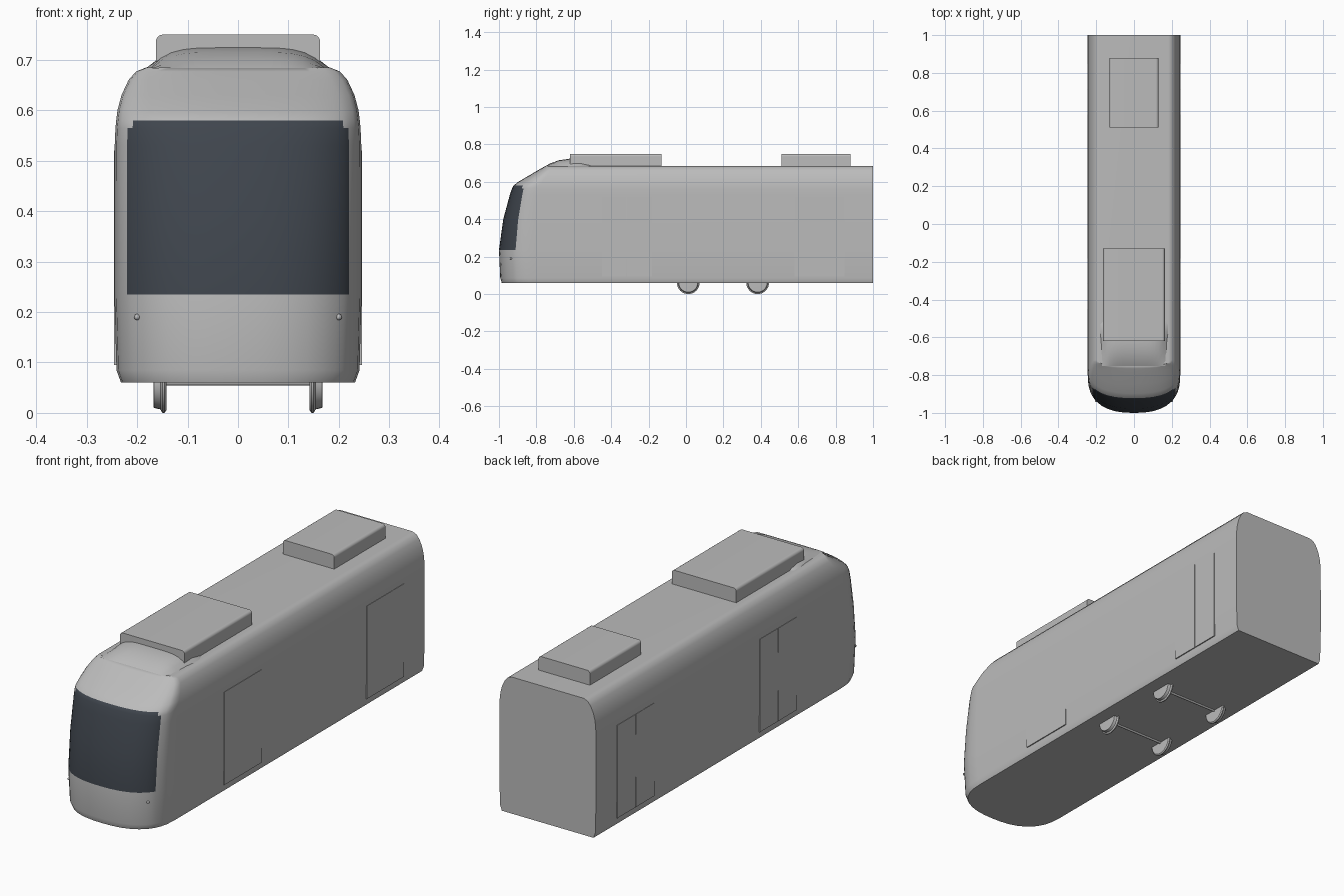
import bpy, bmesh, math
from mathutils import Vector, Matrix

cube = bpy.data.objects.get("Cube")
if cube:
    bpy.data.objects.remove(cube, do_unlink=True)


def material(name, rgb):
    m = bpy.data.materials.new(name)
    m.use_nodes = True
    m.diffuse_color = (*rgb, 1)
    m.node_tree.nodes["Principled BSDF"].inputs["Base Color"].default_value = (*rgb, 1)
    return m


GREY = material("light grey paint", (0.5, 0.5, 0.5))
GLASS = material("dark glass", (0.05, 0.06, 0.075))


def finish(name, bm, mats=(GREY,), smooth=True, angle=35):
    bmesh.ops.recalc_face_normals(bm, faces=bm.faces)
    mesh = bpy.data.meshes.new(name)
    bm.to_mesh(mesh)
    bm.free()
    ob = bpy.data.objects.new(name, mesh)
    bpy.context.collection.objects.link(ob)
    for m in mats:
        mesh.materials.append(m)
    if smooth:
        bpy.ops.object.select_all(action="DESELECT")
        ob.select_set(True)
        bpy.context.view_layer.objects.active = ob
        bpy.ops.object.shade_smooth_by_angle(angle=math.radians(angle))
        wn = ob.modifiers.new("weighted normals", "WEIGHTED_NORMAL")
        wn.keep_sharp = True
    return ob


def box(name, x, y, z, bevel=0):
    bm = bmesh.new()
    size = [b - a for a, b in (x, y, z)]
    mid = [(a + b) / 2 for a, b in (x, y, z)]
    bmesh.ops.create_cube(bm, size=1, matrix=Matrix.Translation(mid) @ Matrix.Diagonal((*size, 1)))
    if bevel:
        # round only the two long upper edges
        top = [e for e in bm.edges if all(v.co.z > mid[2] for v in e.verts)
               and abs(e.verts[0].co.x - e.verts[1].co.x) < 1e-4]
        bmesh.ops.bevel(bm, geom=top, offset=bevel, segments=4, profile=0.5, affect="EDGES")
    return finish(name, bm, smooth=bool(bevel))


def loft(bm, rings, closed=True):
    rows = [[bm.verts.new(p) for p in r] for r in rings]
    for a, b in zip(rows, rows[1:]):
        n = len(a)
        for i in range(n if closed else n - 1):
            j = (i + 1) % n
            bm.faces.new((a[i], a[j], b[j], b[i]))
    return rows


# Body shell: stacked plan outlines (height, half width, nose y, nose depth)
LEVELS = [
    (0.06, 0.232, -0.985, 0.20), (0.085, 0.241, -0.993, 0.20),
    (0.235, 0.245, -1.0, 0.20), (0.40, 0.245, -0.977, 0.18),
    (0.53, 0.2445, -0.942, 0.15), (0.565, 0.243, -0.93, 0.14),
    (0.58, 0.2415, -0.922, 0.135), (0.60, 0.239, -0.897, 0.13),
    (0.63, 0.231, -0.846, 0.10), (0.66, 0.217, -0.795, 0.07),
    (0.677, 0.202, -0.765, 0.045), (0.685, 0.182, -0.75, 0.02),
]
HALF = [0.2, 0.4, 0.57, 0.7, 0.8, 0.86, 0.9, 0.95, 0.985, 1]
COLS = [-t for t in reversed(HALF)] + [0] + HALF


def nose_y(t, nose, depth, n=2.5):
    return nose + depth * (1 - max(0, 1 - abs(t) ** n) ** (1 / n))


rings = []
for z, w, nose, depth in LEVELS:
    ring = [(w * t, nose_y(t, nose, depth), z) for t in COLS]
    rings.append(ring + [(w, 1, z), (-w, 1, z)])
bm = bmesh.new()
rows = loft(bm, rings)
bm.faces.new(rows[0])
bm.faces.new(rows[-1])
# Windscreen faces chosen by height and width
for f in bm.faces:
    c = f.calc_center_median()
    in_corner = c.z > 0.565 and abs(c.x) > 0.21
    if c.y < -0.8 and 0.235 < c.z < 0.58 and abs(c.x) < 0.222 and not in_corner:
        f.material_index = 1
finish("body_shell", bm, (GREY, GLASS))

# Raised fairing behind the nose (y, half width, height)
bm = bmesh.new()
fairing = [(-0.752, 0.17, 0.001), (-0.725, 0.172, 0.016), (-0.68, 0.174, 0.032),
           (-0.62, 0.176, 0.041), (-0.57, 0.183, 0.036), (-0.53, 0.183, 0.018),
           (-0.50, 0.17, 0.001)]
rings = []
for y, w, h in fairing:
    ring = []
    for i in range(17):
        t = -1 + i / 8
        ring.append((w * t, y, 0.683 + h * (1 - abs(t) ** 5)))
    rings.append(ring)
rows = loft(bm, rings, closed=False)
finish("roof_fairing", bm, angle=60)

# Roof equipment
box("front_roof_unit", (-0.163, 0.163), (-0.62, -0.13), (0.68, 0.75), 0.014)
box("rear_roof_unit", (-0.13, 0.13), (0.51, 0.88), (0.68, 0.75), 0.014)

# Double doors on both sides, each of two thin leaves
for side, s in (("left", 1), ("right", -1)):
    x = sorted((s * 0.24, s * 0.2462))
    for place, y0 in (("front", -0.45), ("rear", 0.58)):
        for k, leaf in enumerate(("first", "second")):
            start = y0 + k * 0.135
            box(f"{side}_{place}_door_{leaf}_leaf", x, (start, start + 0.133), (0.095, 0.52))

    # Small marker lamp on the nose
    bm = bmesh.new()
    bmesh.ops.create_uvsphere(bm, u_segments=12, v_segments=8, radius=0.006,
                              matrix=Matrix.Translation((s * 0.2, -0.936, 0.19)))
    finish(f"{side}_marker_lamp", bm)

# Wheels: turned profile of (distance from centre line, radius)
PROFILE = [(0.142, 0), (0.142, 0.056), (0.146, 0.061), (0.15, 0.061),
           (0.154, 0.054), (0.167, 0.051), (0.168, 0.046), (0.168, 0)]
for place, y in (("front", 0.012), ("rear", 0.383)):
    for side, s in (("left", 1), ("right", -1)):
        bm = bmesh.new()
        steps = 32
        rings = []
        for x, r in PROFILE:
            rings.append([Vector((s * x, y + r * math.cos(a), 0.061 + r * math.sin(a)))
                          for a in (2 * math.pi * i / steps for i in range(steps))])
        loft(bm, rings)
        bmesh.ops.remove_doubles(bm, verts=bm.verts, dist=1e-5)
        finish(f"{place}_{side}_wheel", bm)
    # Axle between the wheels
    bm = bmesh.new()
    turn = Matrix.Translation((0, y, 0.06)) @ Matrix.Rotation(math.pi / 2, 4, "Y")
    bmesh.ops.create_cone(bm, cap_ends=True, segments=12, radius1=0.006, radius2=0.006,
                          depth=0.29, matrix=turn)
    finish(f"{place}_axle", bm)
